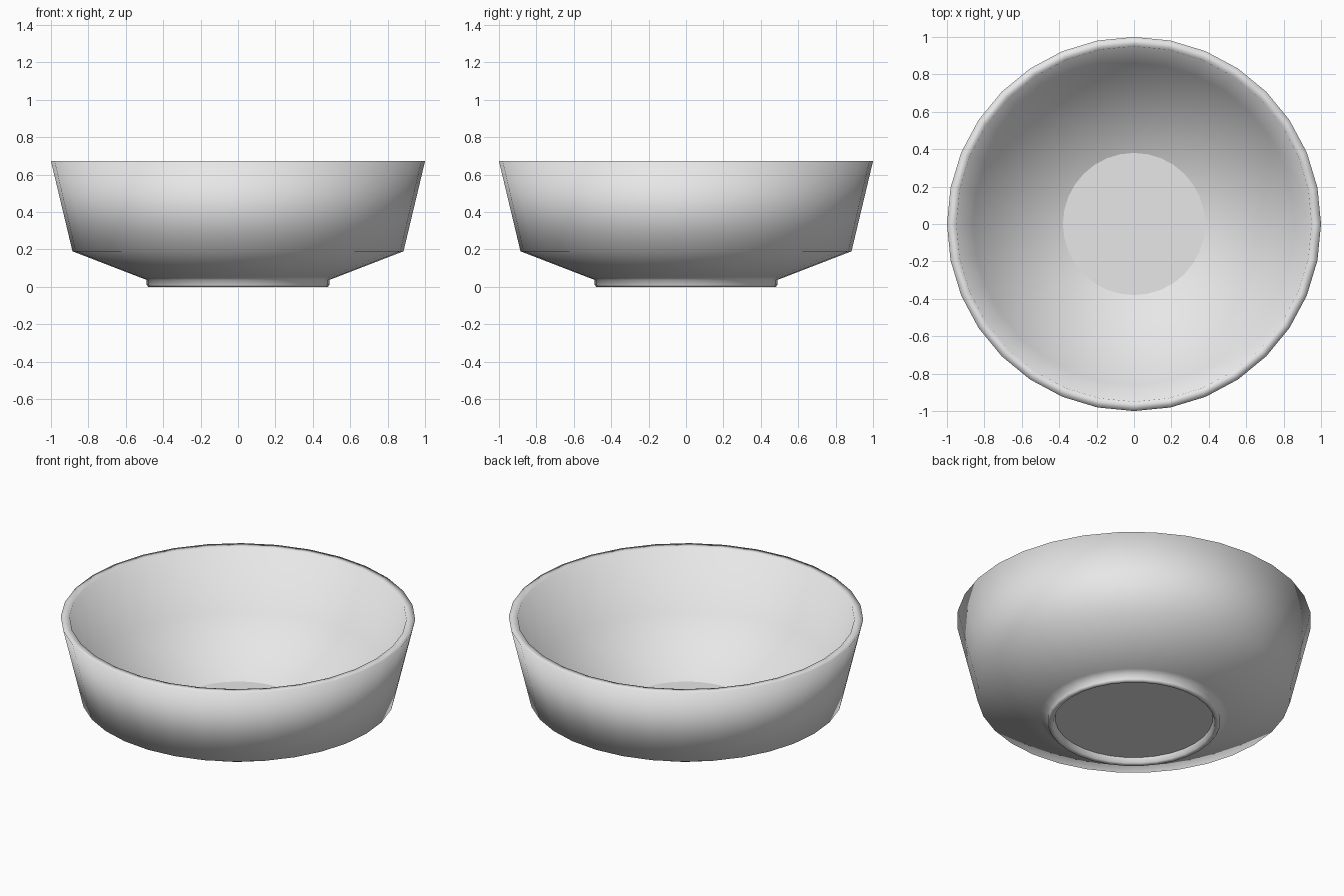
import bpy, bmesh, math

cube = bpy.data.objects.get("Cube")
if cube:
    bpy.data.objects.remove(cube, do_unlink=True)

SEGMENTS = 32

# Single glaze colour
glaze = bpy.data.materials.new("light_grey_glaze")
glaze.use_nodes = True
grey = (0.8, 0.8, 0.8, 1)
glaze.diffuse_color = grey
glaze.node_tree.nodes["Principled BSDF"].inputs["Base Color"].default_value = grey

# Half section as (radius, height): recess, foot ring, outer wall, rim, inside
profile = [
    (0.445, 0.035), (0.455, 0.005), (0.465, 0), (0.48, 0),
    (0.488, 0.01), (0.488, 0.037), (0.53, 0.053),
    (0.885, 0.19), (1, 0.672), (0.95, 0.672),
    (0.86, 0.31), (0.38, 0.1),
]

# Turn the section around the vertical axis and close both discs
bm = bmesh.new()
verts = [bm.verts.new((r, 0, z)) for r, z in profile]
edges = [bm.edges.new(pair) for pair in zip(verts, verts[1:])]
bmesh.ops.spin(bm, geom=verts + edges, cent=(0, 0, 0), axis=(0, 0, 1),
               angle=math.tau, steps=SEGMENTS, use_duplicate=False)
bmesh.ops.remove_doubles(bm, verts=bm.verts[:], dist=0.0005)
bmesh.ops.holes_fill(bm, edges=bm.edges[:], sides=SEGMENTS)
bmesh.ops.recalc_face_normals(bm, faces=bm.faces[:])

# Smooth walls, flat floor and underside
for face in bm.faces:
    face.smooth = len(face.verts) <= 4

mesh = bpy.data.meshes.new("bowl")
bm.to_mesh(mesh)
bm.free()
mesh.materials.append(glaze)
bowl = bpy.data.objects.new("bowl", mesh)
bpy.context.collection.objects.link(bowl)
